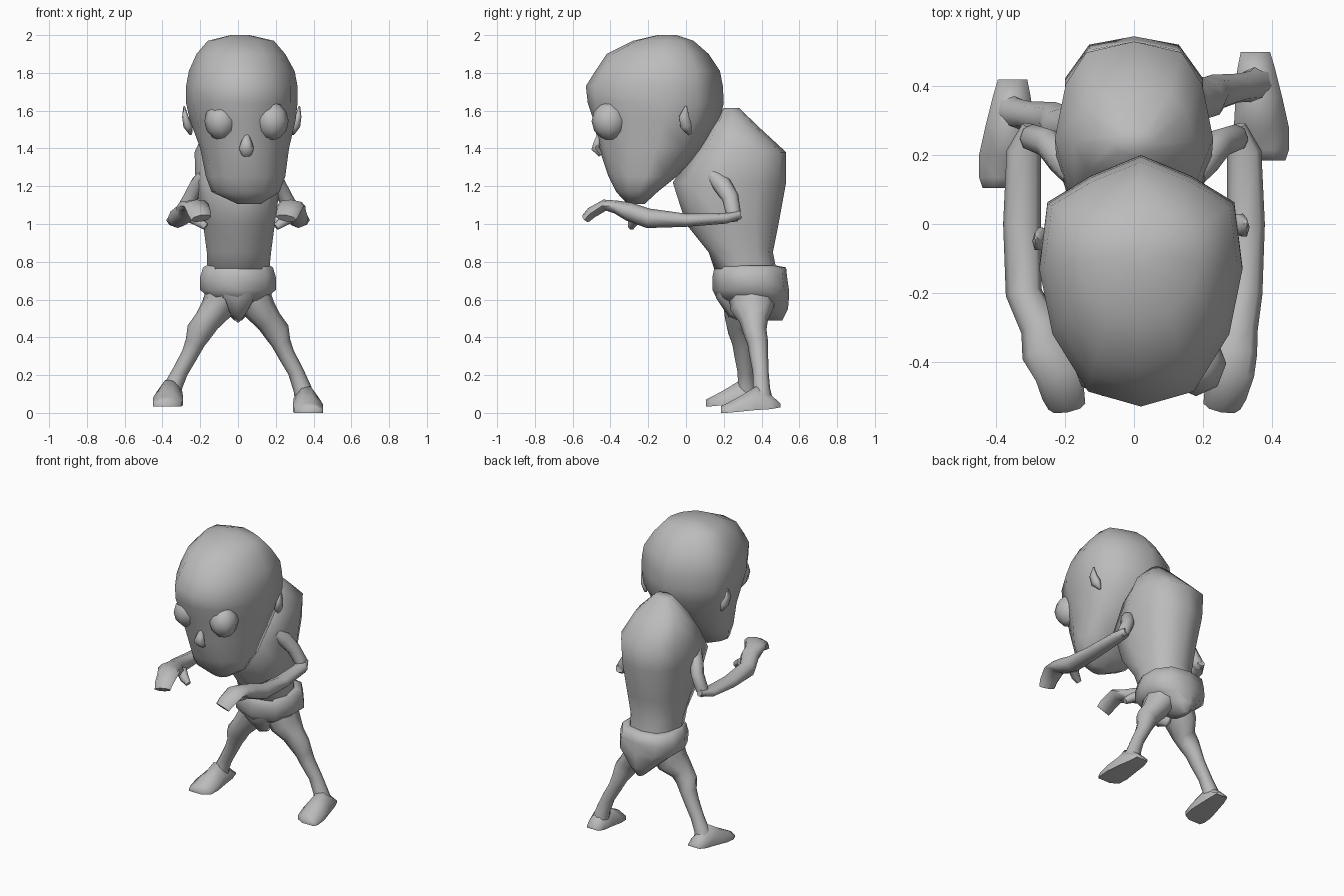
import bpy, bmesh, math
from mathutils import Vector

cube = bpy.data.objects.get("Cube")
if cube:
    bpy.data.objects.remove(cube)

clay = bpy.data.materials.new("grey clay")
clay.use_nodes = True
GREY = (0.5, 0.5, 0.5, 1)
clay.diffuse_color = GREY
clay.node_tree.nodes["Principled BSDF"].inputs["Base Color"].default_value = GREY


def skin(name, rings, sharp=75):
    """Bridge closed rings of points into one capped surface."""
    bm = bmesh.new()
    loops = [[bm.verts.new(p) for p in ring] for ring in rings]
    n = len(loops[0])
    for a, b in zip(loops, loops[1:]):
        for i in range(n):
            j = (i + 1) % n
            bm.faces.new((a[i], a[j], b[j], b[i]))
    bm.faces.new(loops[0])
    bm.faces.new(loops[-1])
    bmesh.ops.recalc_face_normals(bm, faces=bm.faces)
    mesh = bpy.data.meshes.new(name)
    bm.to_mesh(mesh)
    bm.free()
    mesh.materials.append(clay)
    ob = bpy.data.objects.new(name, mesh)
    bpy.context.collection.objects.link(ob)
    bpy.ops.object.select_all(action='DESELECT')
    ob.select_set(True)
    bpy.context.view_layer.objects.active = ob
    bpy.ops.object.shade_smooth_by_angle(angle=math.radians(sharp))
    return ob


def stack(name, outline, levels):
    """Horizontal sections: height, front y, back y, middle x, half width."""
    rings = []
    for z, front, back, mid, half in levels:
        cy, hy = (front + back) / 2, (back - front) / 2
        rings.append([(mid + half * u, cy + hy * v, z) for u, v in outline])
    return skin(name, rings)


def tube(name, path, sides=8):
    """Limb along points, each given as x, y, z, half width, half thickness."""
    pts = [Vector(p[:3]) for p in path]
    rings = []
    for i, p in enumerate(path):
        along = (pts[min(i + 1, len(pts) - 1)] - pts[max(i - 1, 0)]).normalized()
        # Width lies across the body, thickness is square to it
        across = Vector((1, 0, 0))
        across = (across - along * across.dot(along)).normalized()
        other = along.cross(across)
        rings.append([pts[i] + across * p[3] * math.cos(t) + other * p[4] * math.sin(t)
                      for t in [math.tau * k / sides for k in range(sides)]])
    return skin(name, rings)


def mirrored(half):
    """Complete a half outline that begins and ends on the centre line."""
    return half + [(-u, v) for u, v in reversed(half[1:-1])]


# Head: big skull, pointed behind and flat in front, narrowing to a small chin
skull = mirrored([(0, 1), (.5, .83), (.92, .62), (1, .1), (.87, -.42), (.52, -.88), (0, -1)])
stack("head", skull, [
    (1.105, -.31, -.22, .06, .06), (1.17, -.37, -.15, .04, .18),
    (1.25, -.41, -.05, .04, .21), (1.40, -.46, .09, .035, .235),
    (1.55, -.49, .18, .025, .28), (1.64, -.52, .2, .02, .295),
    (1.73, -.53, .195, .02, .295), (1.81, -.48, .18, .02, .28),
    (1.90, -.42, .12, .015, .235), (1.97, -.28, .04, .015, .175),
    (2.0, -.15, -.05, .01, .05)])

# Hunched torso, broadest towards the chest
trunk = mirrored([(0, 1), (.6, .87), (.86, .5), (1, -.15), (.75, -.75), (0, -1)])
stack("torso", trunk, [
    (.70, .17, .49, 0, .16), (.85, .12, .46, .005, .17), (1.0, 0, .49, .005, .19),
    (1.22, -.07, .53, 0, .225), (1.38, .04, .53, 0, .23),
    (1.5, .12, .40, 0, .175), (1.615, .2, .28, 0, .06)])

# Briefs with a loose waistband, tucked in below
seat = mirrored([(0, 1), (.65, .88), (1, .4), (1, -.2), (.75, -.75), (0, -1)])
stack("briefs", seat, [
    (.49, .43, .51, 0, .02), (.55, .27, .54, 0, .08), (.61, .16, .545, 0, .15),
    (.65, .14, .545, 0, .20), (.72, .14, .535, 0, .20),
    (.77, .15, .53, 0, .185), (.78, .17, .48, 0, .168)])

# Tapered front panel of the briefs
tube("briefs_front", [(0, .33, .50, .015, .03), (0, .27, .55, .055, .06),
                      (0, .22, .63, .10, .065), (0, .21, .71, .12, .06)])

# Left and right limbs: stride offset, sole height, inward turn of the hand
for s, label, dy, dz, turn in ((1, "left", 0, 0, 0), (-1, "right", -.08, .035, .06)):
    # Knobbly legs in a wide stance
    tube(label + "_leg", [
        (s * .07, .35 + dy / 2, .64, .10, .125),
        (s * .115, .35 + dy / 2, .55, .085, .115),
        (s * .165, .36 + dy, .485, .07, .075),
        (s * .205, .365 + dy, .43, .07, .062),
        (s * .228, .38 + dy, .37, .052, .055),
        (s * .255, .385 + dy, .31, .045, .05),
        (s * .305, .395 + dy, .22, .042, .042),
        (s * .34, .40 + dy, .13 + dz / 2, .048, .045),
        (s * .36, .40 + dy, .05 + dz, .055, .065)])
    # Flat-soled wedge foot: y, inner x, outer x, sole height, top height
    foot = [(.50, .31, .395, .03, .05), (.45, .30, .41, .02, .095),
            (.37, .295, .43, .015, .14), (.28, .29, .45, .006, .085),
            (.215, .30, .45, .0, .05), (.185, .35, .44, .0, .035)]
    skin(label + "_foot", [
        [(s * a, y + dy, low + dz), (s * b, y + dy, low + dz),
         (s * b, y + dy, (low + top) / 2 + dz),
         (s * (a + 2 * b) / 3, y + dy, top + dz), (s * (2 * a + b) / 3, y + dy, top + dz),
         (s * a, y + dy, (low + top) / 2 + dz)] for y, a, b, low, top in foot])

    # Arms hang to a bent elbow, then reach forward
    tube(label + "_upper_arm", [
        (s * .18, .14, 1.26, .03, .035), (s * .215, .19, 1.21, .04, .05),
        (s * .25, .235, 1.14, .04, .045), (s * .295, .25, 1.06, .04, .04),
        (s * .31, .245, 1.02, .025, .03)])
    # Forearm and hand flow together, the fingers bent down at the end
    hand_x = .30 - turn / 2
    tube(label + "_forearm", [
        (s * .30, .285, 1.05, .025, .025), (s * .32, .21, 1.03, .05, .028),
        (s * .325, .0, 1.02, .055, .035), (s * .32, -.2, 1.03, .053, .052),
        (s * hand_x, -.30, 1.065, .06, .05), (s * (hand_x - .01), -.37, 1.09, .068, .035),
        (s * (.28 - turn), -.43, 1.10, .07, .03), (s * (.265 - turn), -.50, 1.06, .062, .03),
        (s * (.255 - turn), -.53, 1.03, .055, .025)])
    # Thumb pointing down and inward
    tube(label + "_thumb", [
        (s * (.28 - turn / 2), -.25, 1.04, .035, .035),
        (s * (.235 - turn / 2), -.28, 1.01, .03, .028),
        (s * (.20 - turn / 2), -.29, .985, .02, .018)], 6)

    # Pointed ears
    ex, ey = .02 + s * .27, -.02 + s * .02
    tube(label + "_ear", [
        (ex, ey + .02, 1.475, .008, .01), (ex + s * .015, ey, 1.52, .025, .035),
        (ex + s * .03, ey - .01, 1.57, .016, .03), (ex + s * .035, ey, 1.625, .004, .005)], 6)

    # Bulging low-poly eyes, sunk into the face
    bands = [math.pi * k / 6 for k in (.4, 1, 2, 3, 4, 5, 5.6)]
    tube(label + "_eye", [
        (.045 + s * .135, -.405, 1.545 - .1 * math.cos(t),
         .088 * math.sin(t), .095 * math.sin(t)) for t in bands])

# Small upturned nose
tube("nose", [(.045, -.455, 1.48, .012, .012), (.045, -.47, 1.43, .03, .022),
              (.045, -.48, 1.40, .04, .025), (.045, -.45, 1.365, .025, .015)], 6)
